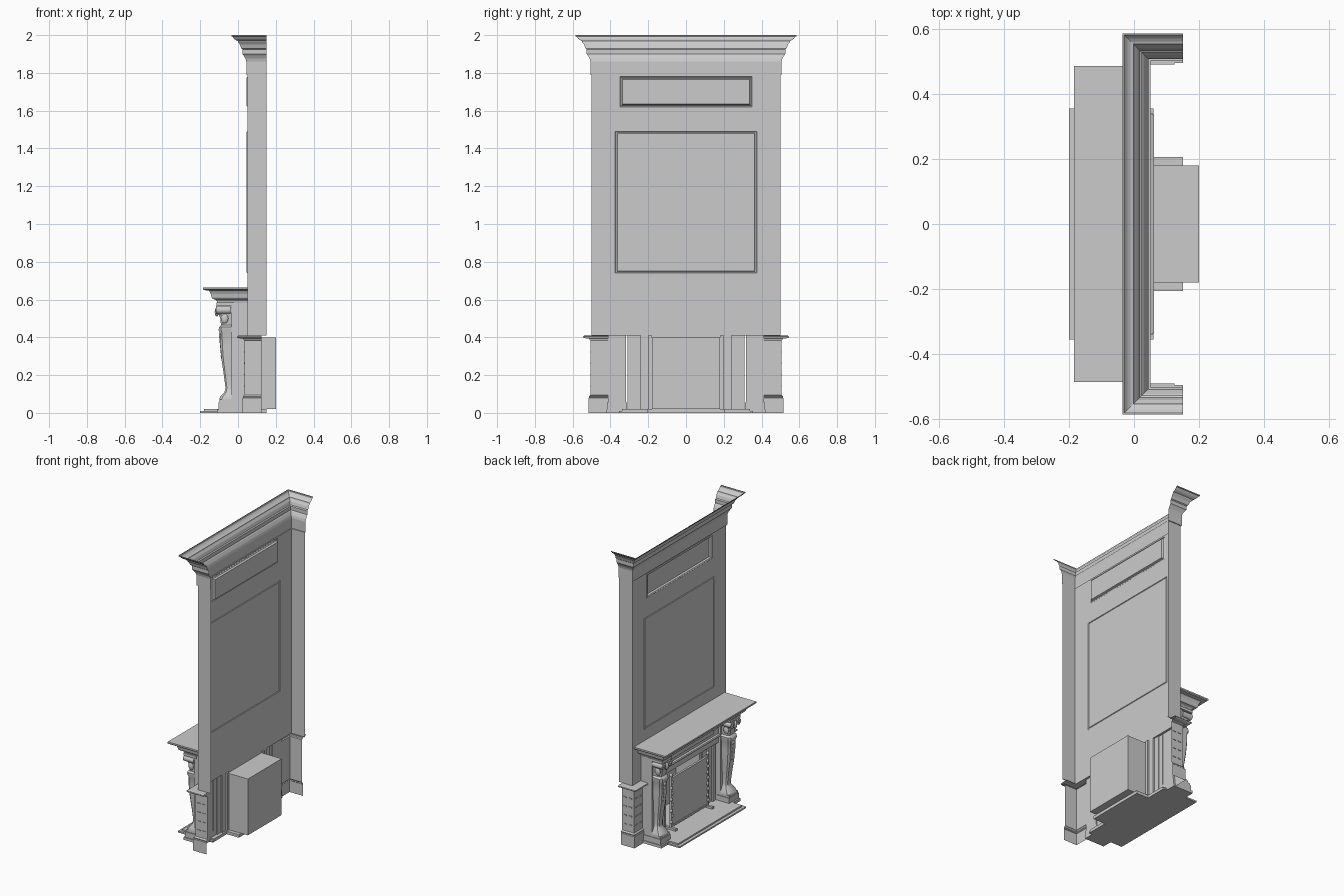
import bpy, bmesh, math

if "Cube" in bpy.data.objects:
    bpy.data.objects.remove(bpy.data.objects["Cube"])


def make(name, verts, faces, smooth=False):
    me = bpy.data.meshes.new(name)
    me.from_pydata(verts, [], faces)
    bm = bmesh.new()
    bm.from_mesh(me)
    bmesh.ops.recalc_face_normals(bm, faces=bm.faces)
    bm.to_mesh(me)
    bm.free()
    ob = bpy.data.objects.new(name, me)
    bpy.context.collection.objects.link(ob)
    if smooth:
        bpy.ops.object.select_all(action='DESELECT')
        ob.select_set(True)
        bpy.context.view_layer.objects.active = ob
        bpy.ops.object.shade_smooth_by_angle(angle=math.radians(35))
    return ob


def box(name, x0, x1, y0, y1, z0, z1, skip=()):
    v = [(x, y, z) for x in (x0, x1) for y in (y0, y1) for z in (z0, z1)]
    f = {'front': (0, 1, 3, 2), 'back': (4, 6, 7, 5), 'right': (0, 4, 5, 1),
         'left': (2, 3, 7, 6), 'bottom': (0, 2, 6, 4), 'top': (1, 5, 7, 3)}
    return make(name, v, [q for k, q in f.items() if k not in skip])


def sweep(name, path, profile, cap=False):
    """Sweep an (offset, z) profile along a plan path with mitred corners."""
    normals = []
    for a, b in zip(path, path[1:]):
        dx, dy = b[0] - a[0], b[1] - a[1]
        n = math.hypot(dx, dy)
        normals.append((dy / n, -dx / n))
    verts, faces, k = [], [], len(profile)
    for i, p in enumerate(path):
        n = normals[max(i - 1, 0)]
        if 0 < i < len(path) - 1:
            n = (n[0] + normals[i][0], n[1] + normals[i][1])
        verts += [(p[0] + n[0] * d, p[1] + n[1] * d, z) for d, z in profile]
    for i in range(len(path) - 1):
        for j in range(k - 1):
            a = i * k + j
            faces.append((a, a + 1, a + k + 1, a + k))
    if cap:
        faces.append([i * k for i in range(len(path))])
        faces.append([i * k + k - 1 for i in range(len(path))])
    return make(name, verts, faces)


def nested(name, rings):
    """Panel from nested rectangles: (half width, z low, z high, x)."""
    verts, faces = [], []
    for h, a, b, x in rings:
        verts += [(x, -h, a), (x, h, a), (x, h, b), (x, -h, b)]
    for r in range(len(rings) - 1):
        for i in range(4):
            j = (i + 1) % 4
            faces.append((r * 4 + i, r * 4 + j, r * 4 + 4 + j, r * 4 + 4 + i))
    n = len(verts)
    faces.append((n - 4, n - 3, n - 2, n - 1))
    return make(name, verts, faces)


def u_path(x0, y, xb):
    return [(xb, y), (x0, y), (x0, -y), (xb, -y)]


def ball(name, loc, size, seg=10):
    bm = bmesh.new()
    bmesh.ops.create_uvsphere(bm, u_segments=seg, v_segments=6, radius=1)
    for v in bm.verts:
        v.co = [loc[i] + v.co[i] * size[i] for i in range(3)]
    me = bpy.data.meshes.new(name)
    bm.to_mesh(me)
    bm.free()
    me.shade_smooth()
    ob = bpy.data.objects.new(name, me)
    bpy.context.collection.objects.link(ob)
    return ob


def roll(name, y, z, r, x0, x1, seg=16):
    v = [(x, y + r * math.cos(t * math.tau / seg), z + r * math.sin(t * math.tau / seg))
         for x in (x0, x1) for t in range(seg)]
    f = [(i, (i + 1) % seg, seg + (i + 1) % seg, seg + i) for i in range(seg)]
    f += [list(range(seg)), list(range(seg, 2 * seg))]
    return make(name, v, f, True)


# Chimney breast: front wall with a moulded panel, a recessed panel and returns
nested("chimney_wall_lower", [(.5, .41, 1.55, .05), (.375, .74, 1.49, .05), (.372, .743, 1.487, .046),
                              (.366, .749, 1.481, .046), (.363, .752, 1.478, .05)])
nested("chimney_wall_upper", [(.5, 1.55, 1.79, .05), (.35, 1.62, 1.78, .05), (.346, 1.624, 1.776, .046),
                              (.34, 1.63, 1.77, .05), (.336, 1.634, 1.766, .062)])
for s in (1, -1):
    make("chimney_return", [(.05, s * .5, .41), (.15, s * .5, .41), (.15, s * .5, 1.79), (.05, s * .5, 1.79)],
         [(0, 1, 2, 3)])
    make("chimney_underside", [(.05, s * .5, .41), (.15, s * .5, .41), (.15, s * .495, .41), (.05, s * .495, .41)],
         [(0, 1, 2, 3)])

# Crown moulding, open at the top and back
sweep("crown", u_path(.05, .5, .15),
      [(0, 1.79), (.006, 1.79), (.006, 1.86), (.01, 1.875), (.02, 1.893), (.026, 1.9), (.026, 1.925),
       (.033, 1.93), (.04, 1.95), (.05, 1.963), (.052, 1.97), (.06, 1.973), (.07, 1.98), (.077, 1.988),
       (.08, 1.993), (.085, 1.994), (.085, 2.0)])

# Pedestals beneath the chimney corners
ped = [(.011, 0), (.011, .078), (.007, .082), (.009, .088), (.003, .094), (0, .096), (0, .383), (.006, .387),
       (.008, .394), (.022, .394), (.036, .397), (.04, .401), (.038, .407), (.03, .41), (-.015, .41)]
for s in (1, -1):
    path = [(.125, .505 * s), (.035, .505 * s), (.035, .365 * s)]
    sweep("pedestal", path if s > 0 else path[::-1], ped)
    for i in range(4):
        z = .14 + i * .06
        for y in (.43, .475):
            a, b = sorted((s * (y - .012), s * (y + .012)))
            box("pedestal_front_bar", .031, .035, a, b, z, z + .006)
        for x in (.05, .09):
            a, b = sorted((s * .505, s * .509))
            box("pedestal_side_bar", x, x + .022, a, b, z, z + .006)

# Firebox, open towards the room
box("firebox", .05, .2, -.18, .18, .02, .4, skip=('front',))

# Hearth in two tiers
box("hearth_lower", -.2, .06, -.355, .355, 0, .01)
box("hearth_upper", -.18, .06, -.34, .34, .01, .02)
box("hearth_inner", .05, .15, -.205, .205, 0, .02)

# Mantel shelf
sweep("mantel_shelf", u_path(-.1, .4, .05),
      [(.01, .583), (.012, .592), (.02, .6), (.036, .604), (.04, .612), (.044, .63), (.05, .642),
       (.055, .648), (.08, .65), (.085, .655), (.085, .665)], cap=True)

# Frieze with panel and mouldings
box("frieze", -.02, .05, -.41, .41, .41, .585)
box("frieze_panel", -.026, -.02, -.26, .26, .49, .56)
sweep("frieze_bead", u_path(-.02, .31, .0), [(0, .45), (.012, .453), (.016, .46), (.012, .467), (0, .47)])
box("frieze_top_fillet", -.035, -.02, -.31, .31, .57, .585)

# Surround slips framing the opening
for s in (1, -1):
    for name, x0, x1, ya, yb, h in (("slip_outer", -.005, .035, .28, .31, .46), ("slip_middle", .005, .04, .24, .28, .45),
                                    ("slip_inner", .015, .05, .2, .24, .42), ("slip_reveal", .025, .06, .18, .2, .41)):
        a, b = sorted((s * ya, s * yb))
        box(name, x0, x1, a, b, 0.01, h)
box("slip_header", .015, .05, -.2, .2, .4, .42)
box("slip_header_top", .005, .04, -.28, .28, .42, .46)

# Columns: tapered carved legs on plinths with scrolled capitals
secs = [(.07, .048, -.1), (.085, .046, -.095), (.11, .03, -.072), (.13, .025, -.066), (.2, .028, -.075),
        (.28, .033, -.087), (.36, .037, -.094), (.42, .037, -.095), (.44, .044, -.103), (.455, .044, -.1),
        (.465, .034, -.09), (.5, .036, -.094), (.53, .04, -.105), (.56, .046, -.113)]
for s in (1, -1):
    c = .365 * s
    box("pilaster", -.035, .035, c - .048, c + .048, 0, .583)
    box("plinth", -.102, .035, c - .052, c + .052, 0, .055)
    box("plinth_foot", -.112, .035, c - .057, c + .057, 0, .018)
    verts, faces = [], []
    for z, h, x in secs:
        b = h * .3
        verts += [(-.03, c - h, z), (x + b, c - h, z), (x, c - h + b, z),
                  (x, c + h - b, z), (x + b, c + h, z), (-.03, c + h, z)]
    for r in range(len(secs) - 1):
        for i in range(6):
            j = (i + 1) % 6
            faces.append((r * 6 + i, r * 6 + j, r * 6 + 6 + j, r * 6 + 6 + i))
    n = len(verts)
    faces += [list(range(6)), list(range(n - 6, n))]
    make("column", verts, faces, True)
    make_z = (.055, .07)
    box("column_base", -.098, -.03, c - .048, c + .048, *make_z)
    box("abacus", -.115, -.02, c - .054, c + .054, .567, .585)
    for t in (1, -1):
        roll("capital_scroll", c + t * .034, .545, .021, -.116, -.04)
        ball("scroll_eye", (-.117, c + t * .034, .545), (.005, .009, .009))
        ball("side_leaf", (-.07, c + t * .036, .5), (.02, .008, .026))
    ball("capital_leaf", (-.112, c, .535), (.012, .014, .025))
    for i in range(5):
        r = .013 - i * .0018
        ball("carved_drop", (-.095 + i * .0025, c, .41 - i * .027), (.007, r, .016))

# Fire screen with beaded edges and small feet
box("screen_panel", -.028, -.022, -.19, .19, .04, .36)
for z in (.036, .355):
    box("screen_rail", -.032, -.018, -.2, .2, z, z + .012)
for s in (1, -1):
    y = .195 * s
    box("screen_post", -.031, -.019, y - .006, y + .006, .02, .375)
    box("screen_foot", -.065, .01, y - .009, y + .009, .02, .034)
    for i in range(8):
        ball("screen_curl", (-.027, y - s * .006 * (i % 2), .07 + i * .038), (.009, .011, .014))
    ball("screen_finial", (-.025, y, .385), (.01, .01, .014))
